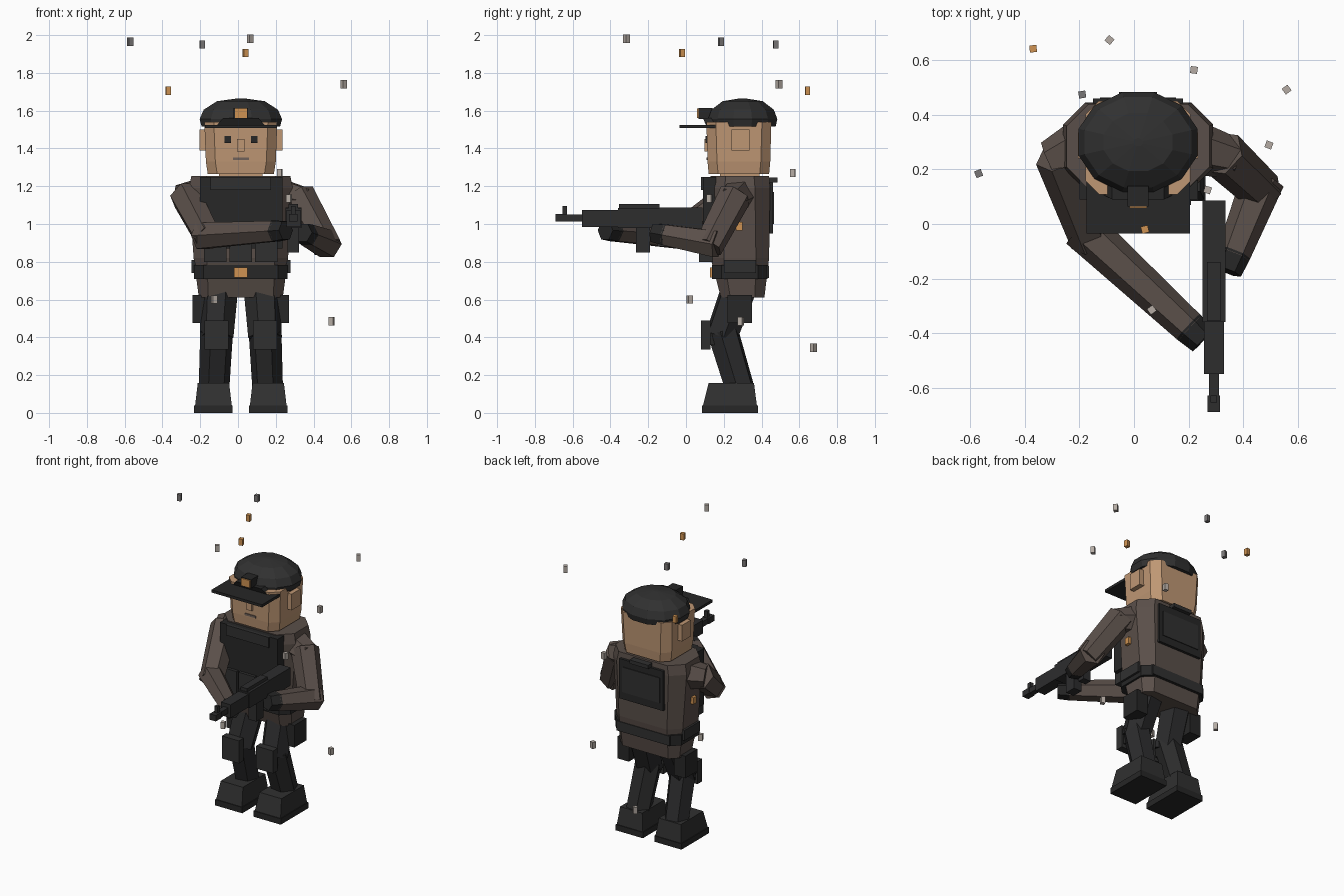
import bpy, bmesh, math, random
from mathutils import Vector

random.seed(4)
cube = bpy.data.objects.get("Cube")
if cube:
    bpy.data.objects.remove(cube)

CX, CY = 0.015, 0.29  # body centre


def material(name, r, g, b):
    m = bpy.data.materials.new(name)
    m.use_nodes = True
    m.diffuse_color = (r, g, b, 1)
    m.node_tree.nodes["Principled BSDF"].inputs["Base Color"].default_value = (r, g, b, 1)
    return m


skin = material("skin", .52, .31, .175)
lips = material("mouth grey", .16, .12, .1)
cloth = material("brown cloth", .102, .078, .067)
black = material("vest black", .02, .02, .02)
charcoal = material("charcoal", .03, .03, .03)
trouser = material("trouser black", .024, .024, .025)
metal = material("gun metal", .026, .026, .027)
orange = material("orange", .62, .29, .085)
pale = material("pale chip", .46, .41, .37)
grey = material("grey chip", .19, .18, .18)


def finish(name, bm, mat):
    bmesh.ops.recalc_face_normals(bm, faces=bm.faces)
    me = bpy.data.meshes.new(name)
    bm.to_mesh(me)
    bm.free()
    me.materials.append(mat)
    ob = bpy.data.objects.new(name, me)
    bpy.context.collection.objects.link(ob)
    return ob


def loft(name, mat, rings):
    """Skin closed rings of points with equal counts and cap both ends."""
    bm = bmesh.new()
    loops = [[bm.verts.new(p) for p in ring] for ring in rings]
    n = len(loops[0])
    for a, b in zip(loops, loops[1:]):
        for i in range(n):
            j = (i + 1) % n
            bm.faces.new((a[i], a[j], b[j], b[i]))
    bm.faces.new(loops[0])
    bm.faces.new(loops[-1])
    return finish(name, bm, mat)


def octagon(z, x, y, hx, hy, c):
    """Rectangle with chamfered corners."""
    pts = [(hx - c, -hy), (hx, c - hy), (hx, hy - c), (hx - c, hy),
           (c - hx, hy), (-hx, hy - c), (-hx, c - hy), (c - hx, -hy)]
    return [(x + u, y + v, z) for u, v in pts]


def rect(z, x0, x1, y0, y1):
    return [(x0, y0, z), (x1, y0, z), (x1, y1, z), (x0, y1, z)]


def box(name, mat, x0, x1, y0, y1, z0, z1):
    return loft(name, mat, [rect(z0, x0, x1, y0, y1), rect(z1, x0, x1, y0, y1)])


def limb(name, mat, p, q, r0, r1, sides=6):
    """Tapered prism between two points."""
    p, q = Vector(p), Vector(q)
    rot = (q - p).to_track_quat('Z', 'Y')
    rings = []
    for c, r in ((p, r0), (q, r1)):
        rings.append([c + rot @ Vector((r * math.cos(t), r * math.sin(t), 0))
                      for t in (math.tau * i / sides for i in range(sides))])
    return loft(name, mat, rings)


# Torso, neck and head
loft("jacket", cloth, [octagon(.61, CX, .3, .222, .115, .05), octagon(.82, CX, .285, .25, .155, .07),
                       octagon(1.19, CX, .285, .275, .16, .08), octagon(1.255, CX, .285, .262, .155, .08)])
box("neck", skin, -.1, .13, .18, .39, 1.24, 1.28)
loft("head", skin, [octagon(1.265, CX, .28, .175, .16, .05), octagon(1.33, CX, .28, .185, .166, .05),
                    octagon(1.54, CX, .28, .193, .172, .05)])

# Face
for side, s in (("right", -1), ("left", 1)):
    ex = CX + s * .07
    box(side + "_eye", black, ex - .017, ex + .017, .103, .112, 1.43, 1.465)
    ear = sorted((CX + s * .18, CX + s * .22))
    box(side + "_ear", skin, *ear, .24, .335, 1.39, 1.5)
box("nose", skin, CX - .02, CX + .02, .097, .13, 1.385, 1.45)
box("mouth", lips, CX - .042, CX + .042, .108, .118, 1.338, 1.352)

# Cap
rings = []
for z, r in ((1.515, .95), (1.555, 1), (1.605, .9), (1.65, .58), (1.665, .08)):
    rings.append([(CX + .226 * r * math.cos(a), .3 + .19 * r * math.sin(a), z)
                  for a in (math.tau * (i + .5) / 12 for i in range(12))])
loft("cap_crown", charcoal, rings)
box("cap_brim", black, CX - .19, CX + .19, -.035, .17, 1.507, 1.525)
loft("cap_band", black, [rect(1.525, CX - .125, CX + .125, .105, .28),
                         rect(1.56, CX - .095, CX + .095, .09, .26)])
box("cap_lamp", black, CX - .038, CX + .038, .065, .14, 1.557, 1.615)
box("cap_lamp_lens", orange, CX - .032, CX + .032, .058, .066, 1.56, 1.611)

# Vest, belt and back gear
box("vest_front", black, -.2, .235, .09, .16, .87, 1.25)
box("vest_collar", charcoal, -.145, .175, .08, .1, 1.18, 1.25)
for i in range(3):
    x = CX - .135 + .135 * i
    box("vest_pouch", charcoal, x - .06, x + .06, .07, .14, .8, .96)
box("back_panel", black, CX - .165, CX + .165, .42, .46, .95, 1.22)
box("back_panel_trim", charcoal, CX - .14, CX + .14, .45, .465, 1.0, 1.17)
box("back_handle", charcoal, CX - .07, CX + .07, .43, .485, 1.22, 1.245)
loft("belt", black, [octagon(z, CX, .285, .248, .147, .05) for z in (.71, .782)])
box("belt_back_pouch", charcoal, CX - .2, CX + .2, .4, .44, .715, .78)
box("belt_buckle", orange, CX - .035, CX + .035, .128, .145, .718, .77)
for side, s in (("right", -1), ("left", 1)):
    xs = sorted((CX + s * .22, CX + s * .262))
    box(side + "_belt_pouch", charcoal, *xs, .2, .37, .74, .81)
    xs = sorted((CX + s * .255, CX + s * .281))
    box(side + "_side_patch", orange, *xs, .265, .3, .965, 1.01)

# Legs
for side, s in (("right", -1), ("left", 1)):
    hip, knee, ankle = CX + s * .112, CX + s * .128, CX + s * .142
    limb(side + "_thigh", trouser, (hip, .285, .67), (knee, .185, .4), .1, .09)
    limb(side + "_shin", trouser, (knee, .195, .43), (ankle, .285, .13), .088, .082)
    box(side + "_knee_pad", charcoal, knee - .064, knee + .064, .08, .13, .335, .488)
    box(side + "_knee_pad_mount", black, knee - .05, knee + .05, .12, .2, .36, .46)
    xs = sorted((CX + s * .17, CX + s * .255))
    box(side + "_thigh_pouch", black, *xs, .22, .35, .475, .625)
    b = CX + s * .145
    box(side + "_sole", black, b - .102, b + .102, .085, .38, 0, .04)
    loft(side + "_boot", charcoal, [rect(.04, b - .097, b + .097, .09, .375),
                                    rect(.158, b - .083, b + .083, .12, .36)])


# Arms: upper arm, forearm and glove
def arm(side, shoulder, elbow, hand):
    shoulder, elbow, hand = map(Vector, (shoulder, elbow, hand))
    along = (hand - elbow).normalized()
    limb(side + "_upper_arm", cloth, shoulder, elbow + (elbow - shoulder).normalized() * .03, .09, .078)
    limb(side + "_forearm", cloth, elbow - along * .04, hand - along * .04, .08, .062)
    limb(side + "_glove", black, hand - along * .05, hand + along * .025, .063, .055)


arm("right", (-.275, .25, 1.15), (-.165, -.04, .94), (.235, -.41, .965))
arm("left", (.32, .26, 1.15), (.46, .13, .9), (.35, -.15, .95))
limb("right_shoulder", cloth, (-.2, .28, 1.15), (-.31, .23, 1.14), .1, .075)
limb("left_shoulder", cloth, (.22, .28, 1.15), (.37, .24, 1.12), .1, .075)

# Rifle, each part as half width, y range and z range
GX = .293
for name, w, y0, y1, z0, z1 in (
        ("rifle_stock", .042, -.14, .087, .965, 1.087),
        ("rifle_receiver", .042, -.36, -.13, .98, 1.085),
        ("rifle_top_rail", .025, -.355, -.14, 1.08, 1.107),
        ("rifle_handguard", .037, -.55, -.355, .985, 1.075),
        ("rifle_barrel", .018, -.66, -.54, 1.013, 1.05),
        ("rifle_muzzle", .023, -.69, -.63, 1.012, 1.052),
        ("rifle_front_sight", .012, -.655, -.63, 1.05, 1.095),
        ("rifle_magazine", .03, -.265, -.19, .85, .99),
        ("rifle_grip", .028, -.15, -.1, .88, .98)):
    box(name, metal, GX - w, GX + w, y0, y1, z0, z1)

# Floating chips
chips = ((grey, -.57, .185, 1.965), (grey, -.19, .475, 1.95), (pale, .065, -.315, 1.98),
         (orange, .04, -.02, 1.905), (orange, -.37, .643, 1.705), (pale, .56, .493, 1.74),
         (pale, .22, .565, 1.27), (pale, .27, .125, 1.135), (pale, .495, .29, .485),
         (pale, -.125, .02, .6), (pale, -.09, .675, .345))
for mat, x, y, z in chips:
    chip = box("floating_chip", mat, -.013, .013, -.013, .013, -.022, .022)
    chip.location = (x, y, z)
    chip.rotation_euler.z = random.uniform(0, math.pi / 2)
